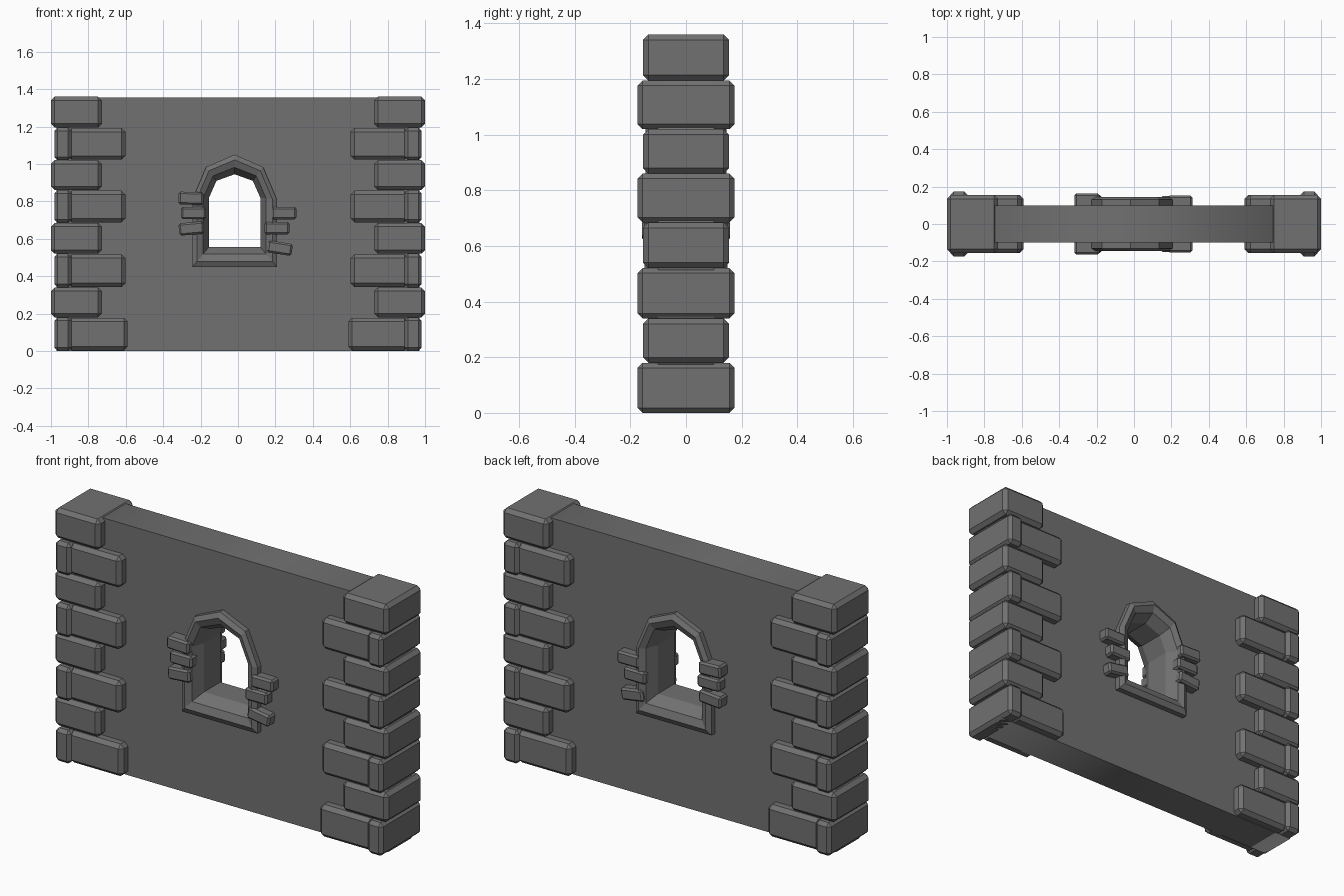
import bpy, bmesh, math
from mathutils import Matrix, Vector

if "Cube" in bpy.data.objects:
    bpy.data.objects.remove(bpy.data.objects["Cube"])

stone = bpy.data.materials.new("dark_grey_stone")
stone.diffuse_color = (0.165, 0.165, 0.165, 1)
stone.use_nodes = True
stone.node_tree.nodes["Principled BSDF"].inputs["Base Color"].default_value = stone.diffuse_color


def add_mesh(name, bm):
    bmesh.ops.recalc_face_normals(bm, faces=bm.faces)
    me = bpy.data.meshes.new(name)
    bm.to_mesh(me)
    bm.free()
    me.materials.append(stone)
    ob = bpy.data.objects.new(name, me)
    bpy.context.collection.objects.link(ob)
    return ob


def block(name, x0, x1, y, z0, z1, bevel, tilt=0):
    """Chamfered stone, symmetric in y, optionally tilted in the wall plane."""
    bm = bmesh.new()
    bmesh.ops.create_cube(bm, size=1)
    bmesh.ops.scale(bm, vec=(abs(x1 - x0), 2 * y, z1 - z0), verts=bm.verts)
    bmesh.ops.bevel(bm, geom=bm.edges[:], offset=bevel, segments=1,
                    affect='EDGES', profile=0.5)
    bmesh.ops.rotate(bm, cent=(0, 0, 0), verts=bm.verts,
                     matrix=Matrix.Rotation(math.radians(tilt), 3, 'Y'))
    bmesh.ops.translate(bm, vec=((x0 + x1) / 2, 0, (z0 + z1) / 2), verts=bm.verts)
    return add_mesh(name, bm)


# Window outlines (half profiles mirrored about the window centre)
CX = -0.018


def outline(half):
    right = [(CX + x, z) for x, z in half]
    left = [(CX - x, z) for x, z in reversed(half) if x > 0]
    return right + left


outer = outline([(0, 1.05), (0.152, 0.984), (0.226, 0.81), (0.226, 0.45)])
inner = outline([(0, 0.945), (0.097, 0.91), (0.137, 0.82), (0.137, 0.556)])


def between(t):
    return [(a[0] + (b[0] - a[0]) * t, a[1] + (b[1] - a[1]) * t)
            for a, b in zip(outer, inner)]


# Wall slab with the window opening
cu = bpy.data.curves.new("wall", 'CURVE')
cu.dimensions = '2D'
cu.fill_mode = 'BOTH'
cu.extrude = 0.1
for pts in ([(-0.97, 0), (0.97, 0), (0.97, 1.355), (-0.97, 1.355)], between(0.5)):
    sp = cu.splines.new('POLY')
    sp.points.add(len(pts) - 1)
    for p, (x, z) in zip(sp.points, pts):
        p.co = (x, z, 0, 1)
    sp.use_cyclic_u = True
cu.materials.append(stone)
wall = bpy.data.objects.new("wall", cu)
wall.rotation_euler.x = math.pi / 2
bpy.context.collection.objects.link(wall)
bpy.context.view_layer.objects.active = wall
wall.select_set(True)
bpy.ops.object.convert(target='MESH')

# Window surround: moulding section swept round the opening
section = [(0, -0.13), (0.27, -0.145), (0.65, -0.13), (1, -0.07)]
section += [(t, -y) for t, y in reversed(section)]
bm = bmesh.new()
rings = [[bm.verts.new((x, y, z)) for x, z in between(t)] for t, y in section]
n = len(outer)
for i, a in enumerate(rings):
    b = rings[(i + 1) % len(rings)]
    for j in range(n):
        k = (j + 1) % n
        bm.faces.new((a[j], a[k], b[k], b[j]))
add_mesh("window_surround", bm)

# Small stones beside the window
for i, (x0, x1, z0, z1, y, tilt) in enumerate([
        (-0.318, -0.185, 0.782, 0.85, 0.163, 2),
        (-0.305, -0.172, 0.705, 0.77, 0.155, 0),
        (-0.316, -0.182, 0.622, 0.688, 0.158, -5),
        (0.18, 0.312, 0.703, 0.77, 0.152, 0),
        (0.143, 0.275, 0.624, 0.69, 0.15, 0),
        (0.157, 0.29, 0.518, 0.582, 0.15, 9)]):
    block(f"window_stone_{i}", x0, x1, y, z0, z1, 0.01, tilt)

# Corner stones: long and short courses alternate up both ends
courses = [0, 0.18, 0.34, 0.52, 0.685, 0.86, 1.02, 1.195, 1.36]
for side, s in (("left", -1), ("right", 1)):
    for r in range(8):
        z0, z1 = courses[r], courses[r + 1]
        if r % 2 == 0:
            end = 0.59 if r == 0 else 0.602
            block(f"{side}_long_stone_{r}", s * end, s * 0.91, 0.155, z0 + 0.003, z1 - 0.003, 0.02)
            block(f"{side}_end_stone_{r}", s * 0.89, s * 0.982, 0.174, z0, z1, 0.018)
        else:
            block(f"{side}_short_stone_{r}", s * 0.728, s * 1.0, 0.155, z0, z1, 0.02)
